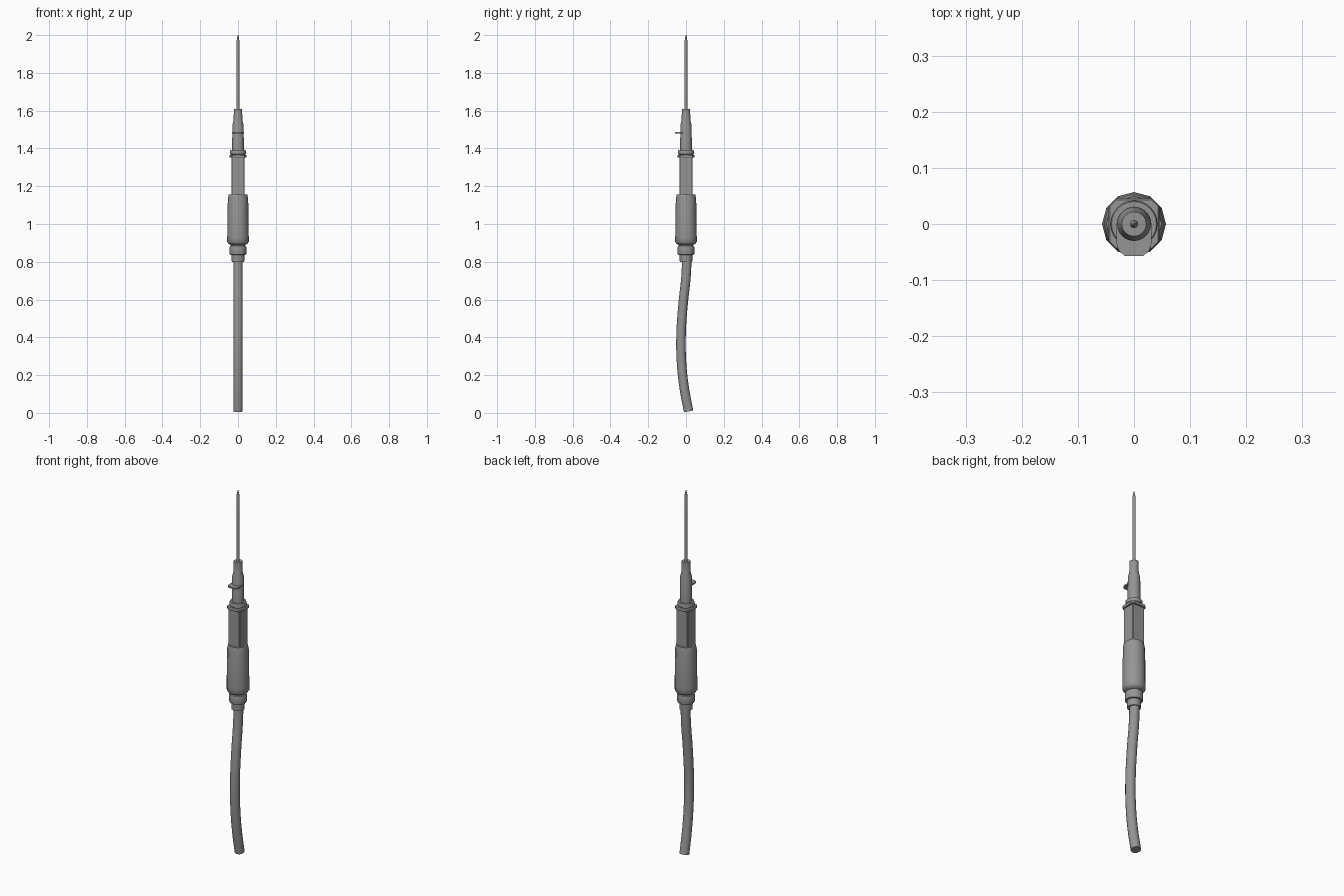
import bpy, bmesh
from math import cos, sin, pi, radians

if "Cube" in bpy.data.objects:
    bpy.data.objects.remove(bpy.data.objects["Cube"])

grey = bpy.data.materials.new("mid_grey")
grey.diffuse_color = (0.3, 0.3, 0.3, 1)
grey.use_nodes = True
grey.node_tree.nodes["Principled BSDF"].inputs["Base Color"].default_value = grey.diffuse_color


def smooth_by_angle(ob):
    bpy.ops.object.select_all(action='DESELECT')
    ob.select_set(True)
    bpy.context.view_layer.objects.active = ob
    if ob.type == 'CURVE':
        bpy.ops.object.convert(target='MESH')
    bpy.ops.object.shade_smooth_by_angle(angle=radians(35))


def loft(name, rings, smooth=True):
    """Skin a stack of equal-sized vertex rings and cap both ends."""
    bm = bmesh.new()
    loops = [[bm.verts.new(p) for p in ring] for ring in rings]
    n = len(loops[0])
    for a, b in zip(loops, loops[1:]):
        for i in range(n):
            j = (i + 1) % n
            bm.faces.new((a[i], a[j], b[j], b[i]))
    bm.faces.new(loops[0])
    bm.faces.new(loops[-1])
    bmesh.ops.recalc_face_normals(bm, faces=bm.faces)
    me = bpy.data.meshes.new(name)
    bm.to_mesh(me)
    bm.free()
    me.materials.append(grey)
    ob = bpy.data.objects.new(name, me)
    bpy.context.collection.objects.link(ob)
    if smooth:
        smooth_by_angle(ob)
    return ob


def lathe(name, profile, n=24):
    return loft(name, [[(r * cos(2 * pi * i / n), r * sin(2 * pi * i / n), z)
                        for i in range(n)] for r, z in profile])


def square_ring(h, c, z):
    """Square of half width h with corners cut by c."""
    k = h - c
    return [(h, -k, z), (h, k, z), (k, h, z), (-k, h, z),
            (-h, k, z), (-h, -k, z), (-k, -h, z), (k, -h, z)]


# Needle with a tapered point
lathe("needle", [(0.0075, 1.58), (0.0075, 1.97), (0.005, 1.985), (0.0015, 2.0)], 12)

# Stepped hub that holds the needle
lathe("needle_hub", [(0.031, 1.37), (0.030, 1.525), (0.023, 1.55), (0.022, 1.61)])

# Thumb tab on the front of the hub
outline = [(-0.031, 0.0), (-0.031, -0.035), (-0.027, -0.048), (-0.016, -0.057),
           (0.016, -0.057), (0.027, -0.048), (0.031, -0.035), (0.031, 0.0)]
loft("thumb_tab", [[(x, y, z) for x, y in outline] for z in (1.480, 1.487)], False)

# Round collar and the square flange below it
lathe("round_collar", [(0.036, 1.36), (0.036, 1.367), (0.042, 1.371),
                       (0.042, 1.387), (0.040, 1.392), (0.028, 1.392)])
loft("square_flange", [square_ring(0.043, 0.012, 1.352),
                       square_ring(0.045, 0.013, 1.355),
                       square_ring(0.045, 0.013, 1.363),
                       square_ring(0.043, 0.012, 1.366)], False)

# Square chamber with slightly cut corners
loft("square_chamber", [square_ring(0.035, 0.003, 1.12),
                        square_ring(0.035, 0.003, 1.36)], False)

# Grip sleeve
lathe("grip_sleeve", [(0.036, 0.888), (0.050, 0.895), (0.057, 0.905),
                      (0.057, 0.93), (0.054, 1.13), (0.049, 1.155)], 12)

# Tube connector below the grip
lathe("tube_connector", [(0.033, 0.80), (0.034, 0.836), (0.042, 0.838),
                         (0.044, 0.843), (0.044, 0.878), (0.042, 0.884),
                         (0.036, 0.887), (0.036, 0.91)])

# Bent tube hanging from the connector
path = [(0.83, 0.005), (0.72, 0.0), (0.58, -0.015), (0.42, -0.026),
        (0.27, -0.024), (0.13, -0.009), (0.008, 0.014)]
cu = bpy.data.curves.new("tube", 'CURVE')
cu.dimensions = '3D'
cu.bevel_depth = 0.025
cu.bevel_resolution = 6
cu.use_fill_caps = True
cu.resolution_u = 4
sp = cu.splines.new('BEZIER')
sp.bezier_points.add(len(path) - 1)
for p, (z, y) in zip(sp.bezier_points, path):
    p.co = (0, y, z)
    p.handle_left_type = p.handle_right_type = 'AUTO'
cu.materials.append(grey)
tube = bpy.data.objects.new("tube", cu)
bpy.context.collection.objects.link(tube)
smooth_by_angle(tube)
